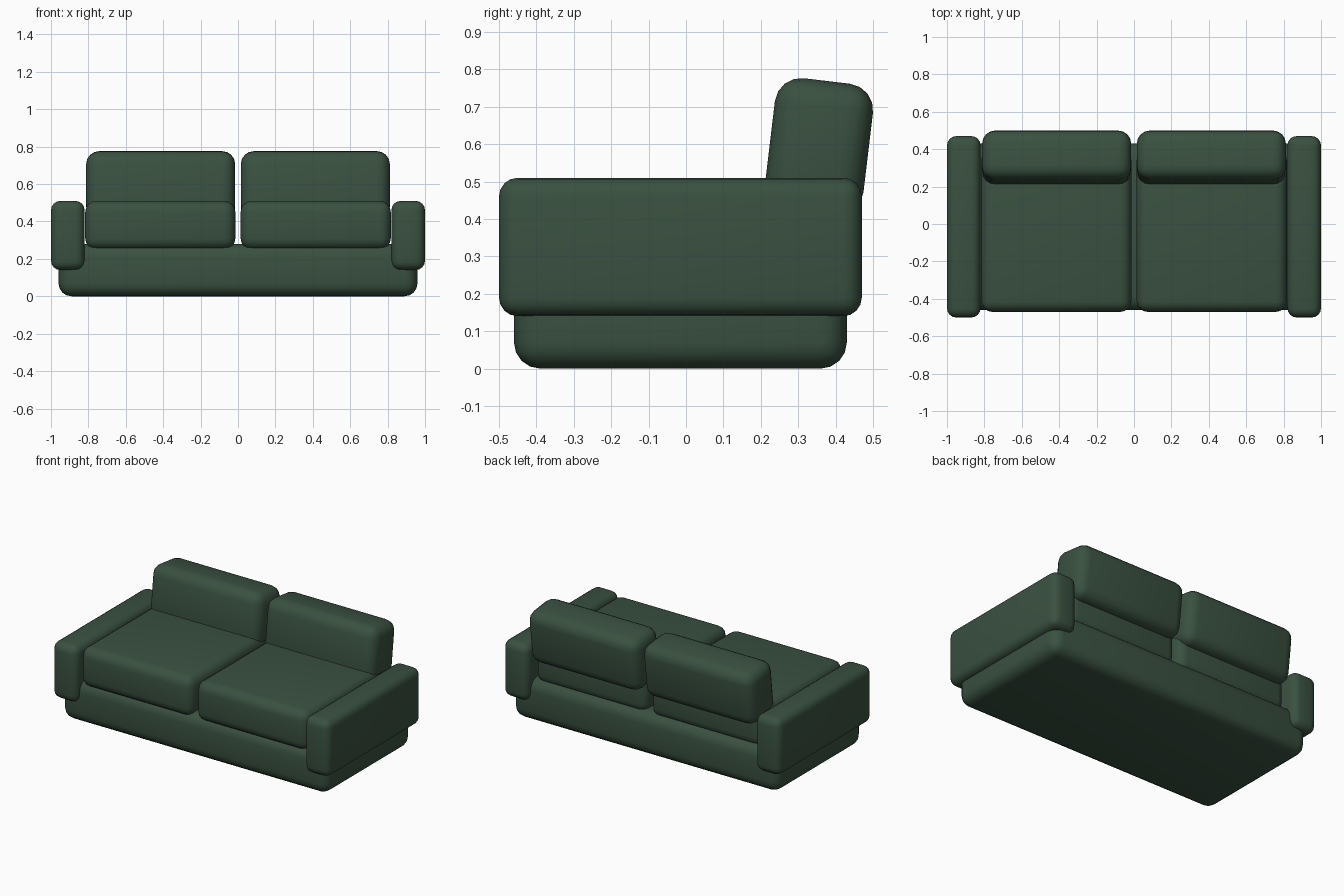
import bpy, math

if "Cube" in bpy.data.objects:
    bpy.data.objects.remove(bpy.data.objects["Cube"])

fabric = bpy.data.materials.new("dark green fabric")
fabric.diffuse_color = (0.042, 0.082, 0.052, 1)
fabric.use_nodes = True
fabric.node_tree.nodes["Principled BSDF"].inputs["Base Color"].default_value = fabric.diffuse_color


def soft_box(name, lo, hi, radius, tilt=0.0):
    """Rounded upholstered block between two corners, optionally leaned back."""
    centre = [(a + b) / 2 for a, b in zip(lo, hi)]
    bpy.ops.mesh.primitive_cube_add(size=1, location=centre)
    ob = bpy.context.object
    ob.name = name
    ob.scale = [b - a for a, b in zip(lo, hi)]
    bpy.ops.object.transform_apply(location=False, rotation=False, scale=True)
    ob.rotation_euler.x = tilt
    ob.data.materials.append(fabric)
    bevel = ob.modifiers.new("rounding", 'BEVEL')
    bevel.width = radius
    bevel.segments = 4
    bpy.ops.object.modifier_apply(modifier=bevel.name)
    bpy.ops.object.shade_smooth_by_angle(angle=math.radians(35))
    return ob


# Base plinth
soft_box("base", (-0.96, -0.46, 0), (0.96, 0.43, 0.28), 0.07)

for side, s in (("left", -1), ("right", 1)):
    def span(a, b):
        return sorted((s * a, s * b))

    # Armrest
    x0, x1 = span(0.82, 1.0)
    soft_box(side + "_arm", (x0, -0.5, 0.14), (x1, 0.47, 0.51), 0.05)

    # Seat cushion
    x0, x1 = span(0.014, 0.817)
    soft_box(side + "_seat_cushion", (x0, -0.47, 0.25), (x1, 0.40, 0.51), 0.06)

    # Back cushion, leaning backwards
    x0, x1 = span(0.015, 0.812)
    soft_box(side + "_back_cushion", (x0, 0.224, 0.416), (x1, 0.488, 0.77), 0.07,
             math.radians(-6.8))
